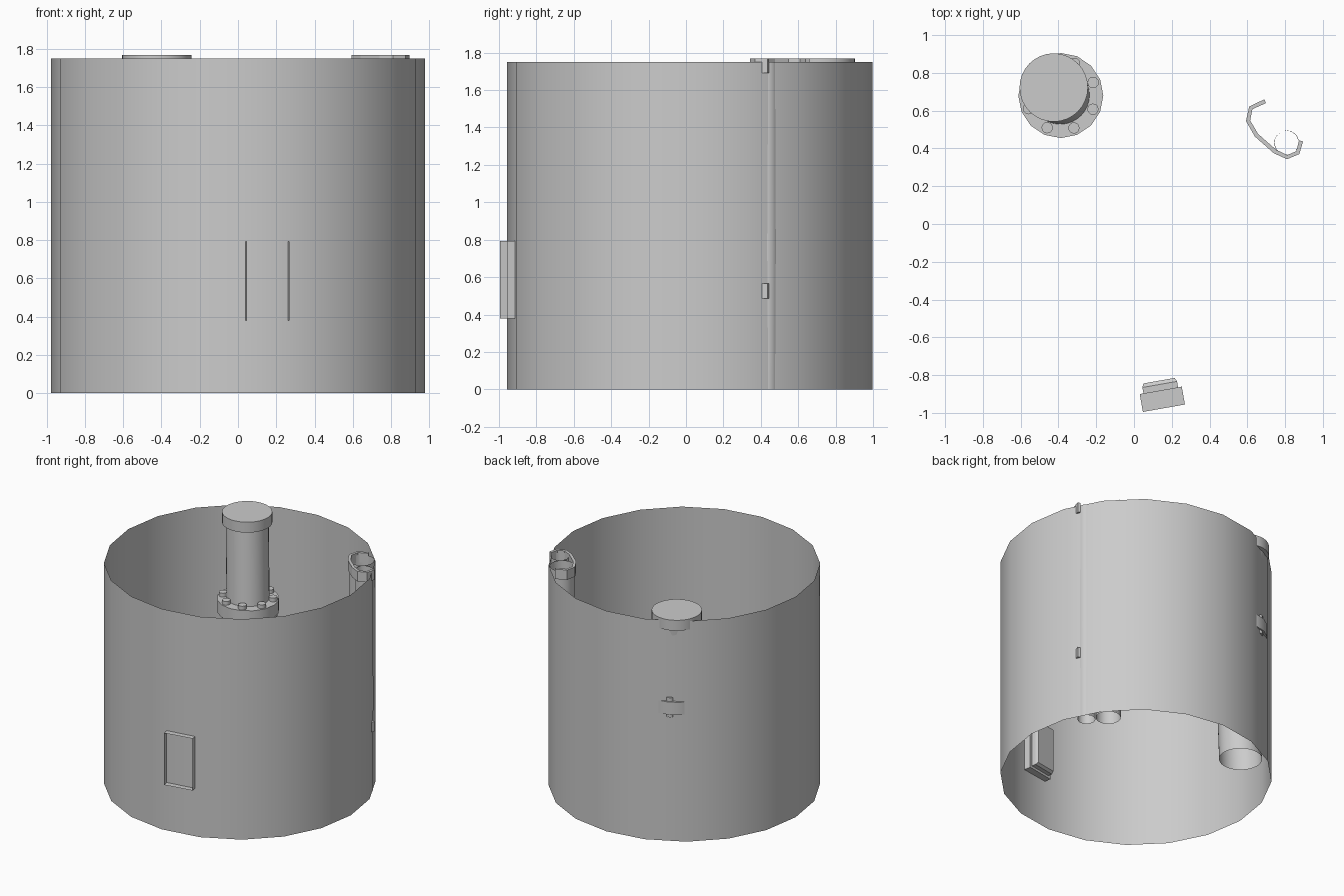
import bpy, bmesh, math
from mathutils import Matrix, Vector

if "Cube" in bpy.data.objects:
    bpy.data.objects.remove(bpy.data.objects["Cube"])


def finish(name, bm, smooth=True):
    bmesh.ops.recalc_face_normals(bm, faces=bm.faces)
    me = bpy.data.meshes.new(name)
    bm.to_mesh(me)
    bm.free()
    ob = bpy.data.objects.new(name, me)
    bpy.context.collection.objects.link(ob)
    if smooth:
        bpy.ops.object.select_all(action='DESELECT')
        ob.select_set(True)
        bpy.context.view_layer.objects.active = ob
        bpy.ops.object.shade_smooth_by_angle(angle=math.radians(35))
    return ob


def bridge(bm, loops, cap_start=False, cap_end=False):
    for a, b in zip(loops, loops[1:]):
        n = len(a)
        for i in range(n):
            j = (i + 1) % n
            bm.faces.new((a[i], a[j], b[j], b[i]))
    if cap_start:
        bm.faces.new(loops[0][::-1])
    if cap_end:
        bm.faces.new(loops[-1])


def tube(name, rings, sides, capped=False):
    """Round shape through rings of (x, y, z, radius)."""
    bm = bmesh.new()
    loops = []
    for x, y, z, r in rings:
        loops.append([bm.verts.new((x + r * math.cos(i * math.tau / sides),
                                    y + r * math.sin(i * math.tau / sides), z))
                      for i in range(sides)])
    bridge(bm, loops, capped, capped)
    return finish(name, bm)


# Open shaft wall
tube("shaft_wall", [(0, 0.021, 0, 0.977), (0, 0.021, 1.75, 0.977)], 20)

# Main riser pipe, leaning slightly between floor, flange and cap
FX, FY = -0.3875, 0.68
CX, CY = -0.425, 0.7225
tube("riser_pipe_lower", [(-0.41, 0.705, 0.0, 0.155), (FX, FY, 1.06, 0.155)], 32)
tube("riser_pipe_upper", [(FX, FY, 1.06, 0.155), (CX, CY, 1.72, 0.155)], 32)
tube("riser_cap", [(CX, CY, 1.685, 0.181), (CX, CY, 1.768, 0.181)], 32, True)

# Bolted flange, a pair of stacked discs
for label, z0, z1 in (("lower", 1.01, 1.06), ("upper", 1.06, 1.11)):
    tube("flange_" + label, [(FX, FY, z0, 0.225), (FX, FY, z1, 0.225)], 16, True)
for i in range(8):
    a = math.radians(22 + 45 * i)
    bx, by = FX + 0.185 * math.cos(a), FY + 0.185 * math.sin(a)
    tube(f"flange_bolt_{i + 1}", [(bx, by, 0.985, 0.03), (bx, by, 1.14, 0.03)], 12, True)

# Pair of small open pipes
tube("conduit_large", [(0.703, 0.55, 0.0, 0.09), (0.703, 0.55, 1.75, 0.09)], 24)
tube("conduit_small", [(0.807, 0.43, 0.0, 0.064), (0.809, 0.431, 0.75, 0.064),
                       (0.807, 0.43, 1.75, 0.064)], 24)

# Straps holding the small pipes to the wall
outline = [(0.69, 0.66), (0.61, 0.622), (0.593, 0.545), (0.64, 0.463), (0.74, 0.375),
           (0.81, 0.343), (0.875, 0.37), (0.895, 0.437)]
pts = [Vector(p) for p in outline]
inner = []
for i, p in enumerate(pts):
    d0 = (p - pts[max(i - 1, 0)]).normalized() if i else (pts[1] - p).normalized()
    d1 = (pts[i + 1] - p).normalized() if i < len(pts) - 1 else d0
    nrm = (Vector((-d0.y, d0.x)) + Vector((-d1.y, d1.x))).normalized()
    inner.append(p + nrm * 0.022)
for label, z0 in (("lower", 0.487), ("upper", 1.69)):
    bm = bmesh.new()
    loops = []
    for o, n in zip(pts, inner):
        loops.append([bm.verts.new((q.x, q.y, z)) for q, z in
                      ((o, z0), (n, z0), (n, z0 + 0.078), (o, z0 + 0.078))])
    bridge(bm, loops, True, True)
    finish("strap_" + label, bm, False)

# Open-fronted wall box with stepped, chamfered back
bm = bmesh.new()
loops = []
for hw, hz, y in ((0.113, 0.206, -0.048), (0.113, 0.206, 0.048), (0.093, 0.186, 0.048),
                  (0.093, 0.186, 0.08), (0.084, 0.172, 0.1)):
    loops.append([bm.verts.new((sx * hw, y, sz * hz))
                  for sx, sz in ((-1, -1), (1, -1), (1, 1), (-1, 1))])
bridge(bm, loops, False, True)
bm.transform(Matrix.Translation((0.15, -0.928, 0.586)) @ Matrix.Rotation(math.radians(10), 4, 'Z'))
finish("wall_box", bm, False)
